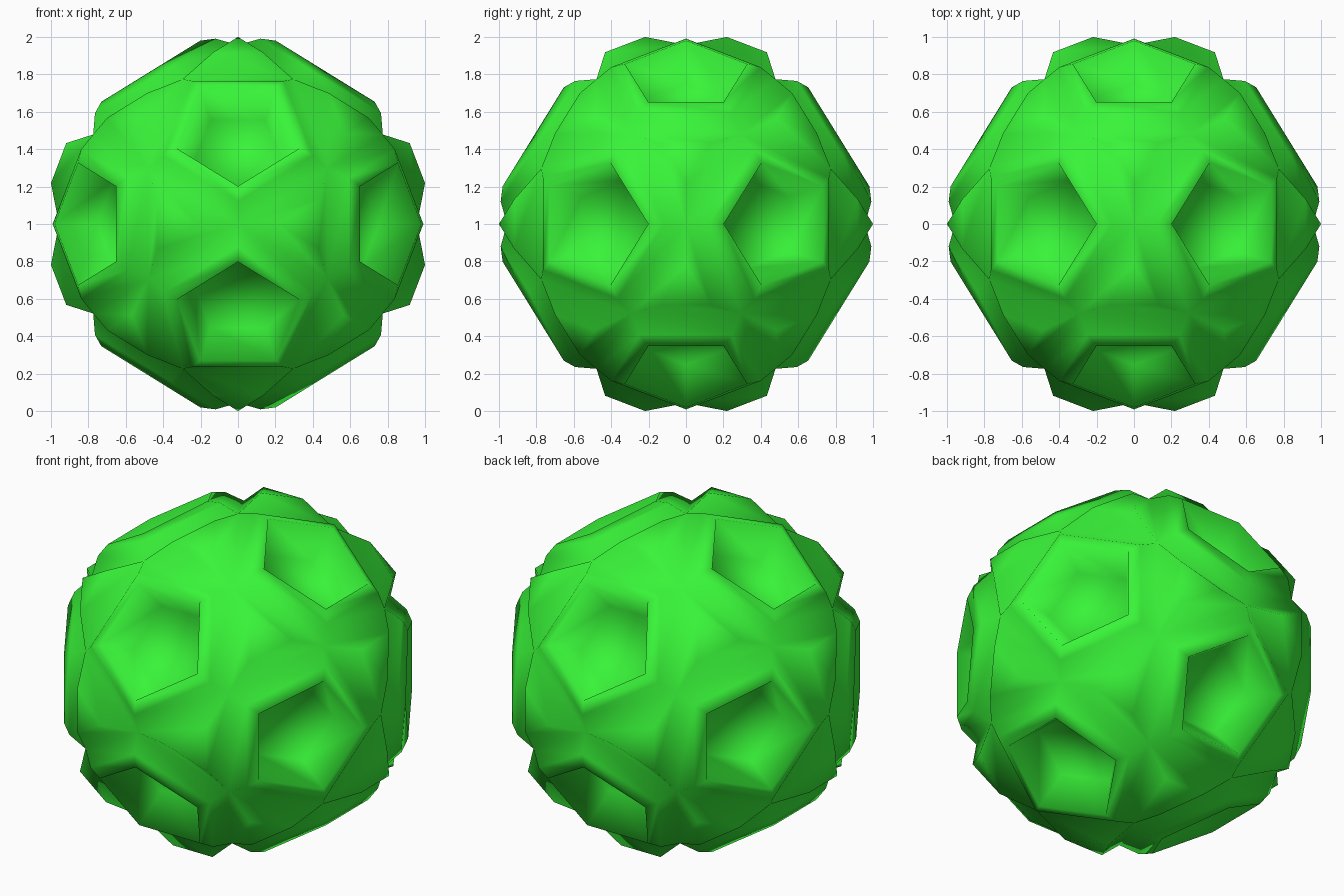
import bpy, bmesh
from itertools import product
from mathutils import Vector

if "Cube" in bpy.data.objects:
    bpy.data.objects.remove(bpy.data.objects["Cube"])

R = 0.957                     # radius of the base icosidodecahedron
PHI = (1 + 5 ** 0.5) / 2

# Base solid: 30 points, hulled into 12 pentagons and 20 triangles
points = set()
for sx, sy, sz in product((-1, 1), repeat=3):
    a, b, c = sx / (2 * PHI), sy / 2, sz * PHI / 2
    points |= {(a, b, c), (b, c, a), (c, a, b)}
for s in (-1, 1):
    points |= {(s, 0, 0), (0, s, 0), (0, 0, s)}

bm = bmesh.new()
for p in sorted(points):
    bm.verts.new(Vector(p) * R)
bmesh.ops.convex_hull(bm, input=bm.verts[:])
bmesh.ops.dissolve_limit(bm, angle_limit=0.05, verts=bm.verts[:], edges=bm.edges[:])
bmesh.ops.recalc_face_normals(bm, faces=bm.faces[:])


def extrude_ring(face, axis, radius, height):
    """Extrude one face to a new ring with given radius and distance from centre."""
    face = bmesh.ops.extrude_discrete_faces(bm, faces=[face])["faces"][0]
    for v in face.verts:
        radial = (v.co - axis * v.co.dot(axis)).normalized()
        v.co = axis * height + radial * radius
    return face


# Triangles get a raised cap; pentagons get a raised rim and a sunken pit
CAP = [(0.153, 1.012)]
PIT = [(0.419, 0.906), (0.3435, 0.940), (0.25, 0.73)]
for face in bm.faces[:]:
    axis = face.calc_center_median().normalized()
    for radius, height in (CAP if len(face.verts) == 3 else PIT):
        face = extrude_ring(face, axis, radius, height)

bmesh.ops.recalc_face_normals(bm, faces=bm.faces[:])
for f in bm.faces:
    f.smooth = True
bmesh.ops.translate(bm, verts=bm.verts[:], vec=(0, 0, 1))

mesh = bpy.data.meshes.new("dimpled_ball")
bm.to_mesh(mesh)
bm.free()
ball = bpy.data.objects.new("dimpled_ball", mesh)
bpy.context.collection.objects.link(ball)

# Bright green
green = bpy.data.materials.new("green")
green.diffuse_color = (0.04, 0.9, 0.04, 1)
green.use_nodes = True
green.node_tree.nodes["Principled BSDF"].inputs["Base Color"].default_value = green.diffuse_color
mesh.materials.append(green)
